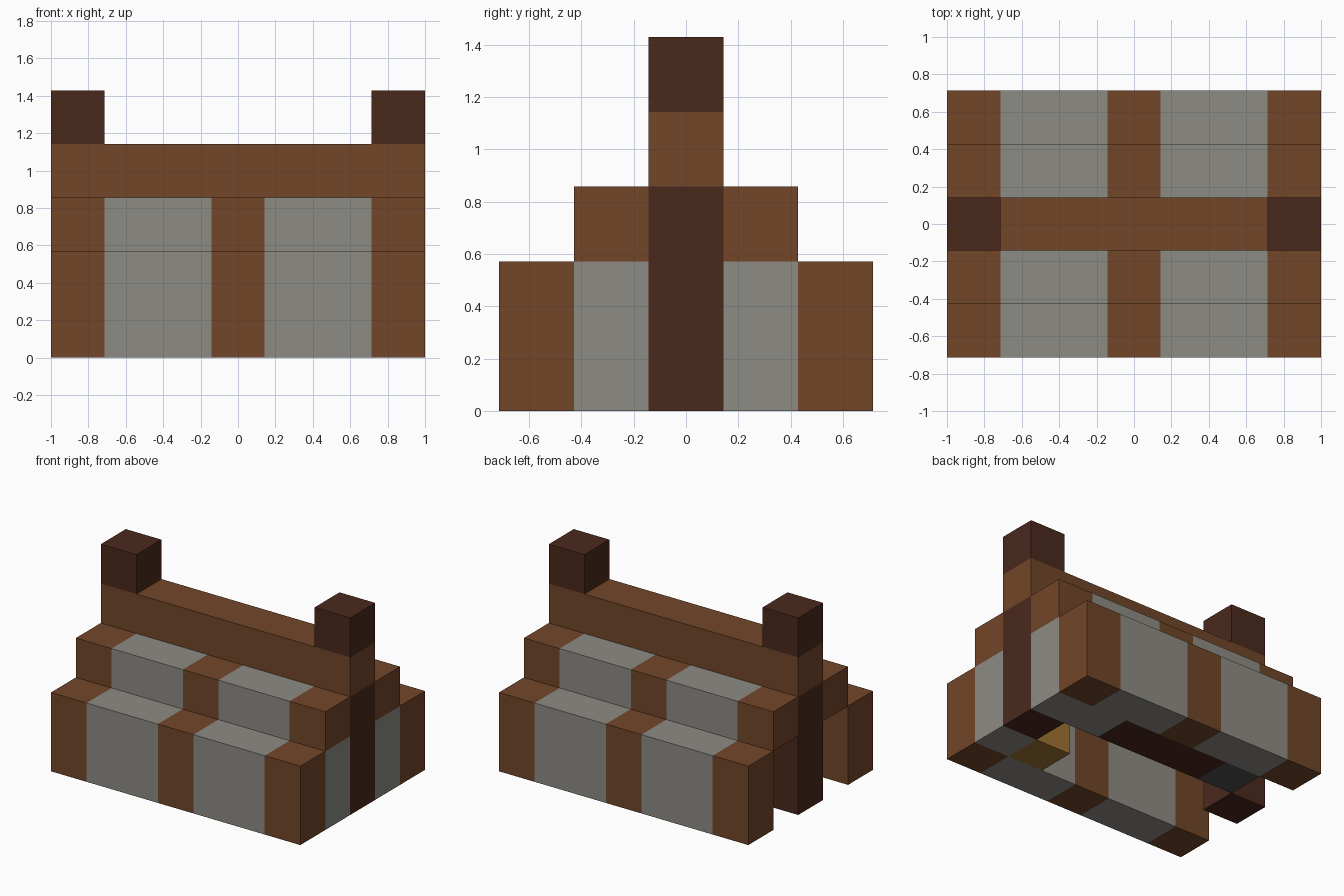
import bpy
import bmesh

U = 2 / 7  # one building block

if "Cube" in bpy.data.objects:
    bpy.data.objects.remove(bpy.data.objects["Cube"], do_unlink=True)


def material(name, rgb):
    mat = bpy.data.materials.new(name)
    mat.use_nodes = True
    mat.diffuse_color = (*rgb, 1)
    mat.node_tree.nodes["Principled BSDF"].inputs["Base Color"].default_value = (*rgb, 1)
    return mat


BROWN = material("wood brown", (0.168, 0.061, 0.022))
GREY = material("stone grey", (0.265, 0.258, 0.232))
DARK = material("dark timber", (0.068, 0.022, 0.012))
GOLD = material("golden wood", (0.35, 0.172, 0.032))
SLATE = material("dark slate", (0.068, 0.074, 0.072))


def block(name, x, y, z, mats, cuts=(), rule=None):
    """Box over block ranges (centred x and y); optional x cuts coloured by a rule."""
    bm = bmesh.new()
    bmesh.ops.create_cube(bm, size=1)
    for v in bm.verts:
        for axis, (low, high) in enumerate((x, y, z)):
            v.co[axis] = (high if v.co[axis] > 0 else low) * U
    for cut in cuts:
        bmesh.ops.bisect_plane(bm, geom=bm.verts[:] + bm.edges[:] + bm.faces[:],
                               plane_co=(cut * U, 0, 0), plane_no=(1, 0, 0))
    if rule:
        for f in bm.faces:
            f.material_index = rule(f.calc_center_median().x / U)
    mesh = bpy.data.meshes.new(name)
    bm.to_mesh(mesh)
    bm.free()
    for mat in mats:
        mesh.materials.append(mat)
    obj = bpy.data.objects.new(name, mesh)
    bpy.context.collection.objects.link(obj)
    return obj


def span(side, near, far):
    return tuple(sorted((side * near, side * far)))


def panel(x):
    """Stone panels lie between the middle and end timbers."""
    return int(0.5 < abs(x) < 2.5)


STRIPES = (-2.5, -0.5, 0.5, 2.5)
LENGTH = (-3.5, 3.5)
MIDDLE = (-0.5, 0.5)

# Stepped roof and left gable wall, mirrored front to back; the right end is open
for label, side in (("front", -1), ("back", 1)):
    block(label + "_lower_roof", LENGTH, span(side, 1.5, 2.5), (0, 2),
          (BROWN, GREY), STRIPES, panel)
    block(label + "_upper_roof", LENGTH, span(side, 0.5, 1.5), (2, 3),
          (BROWN, GREY), STRIPES, panel)
    block(label + "_gable_wall", (2.5, 3.5), span(side, 0.5, 1.5), (0, 2), (GREY,))

# Ridge, gable posts and end finials
block("ridge_beam", LENGTH, MIDDLE, (3, 4), (BROWN,))
for label, side in (("left", 1), ("right", -1)):
    end = span(side, 2.5, 3.5)
    block(label + "_post", end, MIDDLE, (0, 3), (DARK,))
    block(label + "_finial", end, MIDDLE, (4, 5), (DARK,))

# Furnishings under the roof
block("stone_stove", (1.5, 2.5), (0.5, 1.5), (0, 1), (GREY,))
block("long_counter", (-1.5, 1.5), (0.5, 1.5), (0, 1), (DARK,))
block("slate_block", (-2.5, -1.5), (0.5, 1.5), (0, 1), (SLATE,))
block("storage_chest", (1.5, 2.5), (-1.5, -0.5), (0, 1), (GOLD,))
